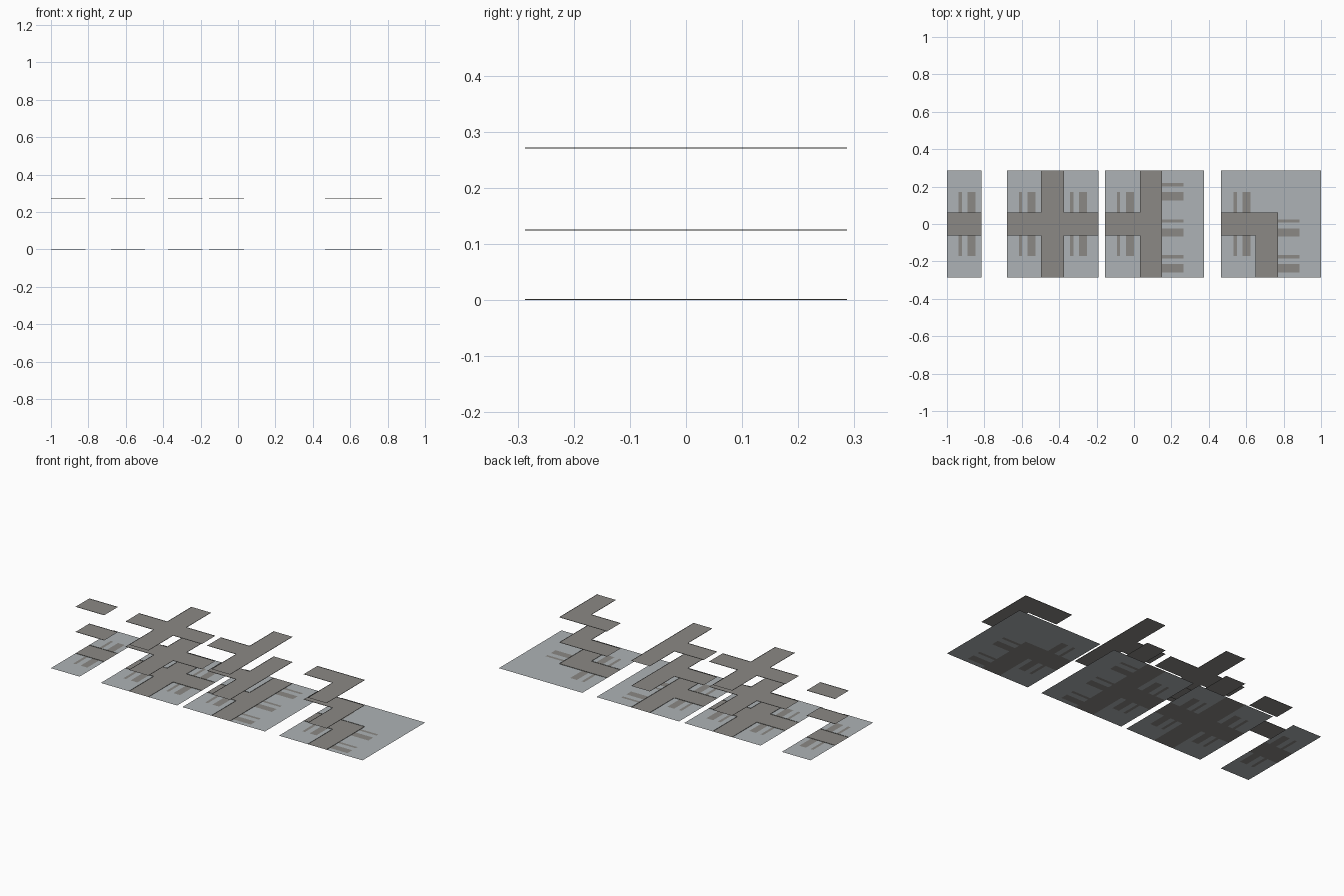
import bpy, bmesh

if "Cube" in bpy.data.objects:
    bpy.data.objects.remove(bpy.data.objects["Cube"])

HALF = 0.287      # half depth of every tile
ROAD = 0.062      # half width of the road
KERB = 0.002      # tiny kerb lip along road sides
DECKS = {"middle": 0.124, "upper": 0.27}


def material(name, rgb):
    m = bpy.data.materials.new(name)
    m.diffuse_color = (*rgb, 1)
    m.use_nodes = True
    m.node_tree.nodes["Principled BSDF"].inputs["Base Color"].default_value = m.diffuse_color
    return m


PAVING = material("pale grey paving", (0.42, 0.45, 0.465))
ASPHALT = material("warm grey asphalt", (0.26, 0.25, 0.235))


def inside(rects, x, y):
    return any(a < x < b and c < y < d for a, b, c, d in rects)


def sheet(name, bounds, rects, z, keep_ground, extra=()):
    """Flat sheet cut along every rectangle; cells in a rectangle are asphalt."""
    x0, x1 = bounds
    marks = list(rects) + list(extra)
    xs = sorted({x0, x1, *[v for r in marks for v in r[:2]]})
    ys = sorted({-HALF, HALF, *[v for r in marks for v in r[2:]]})
    bm = bmesh.new()
    grid = {(x, y): bm.verts.new((x, y, z)) for x in xs for y in ys}
    for a, b in zip(xs, xs[1:]):
        for c, d in zip(ys, ys[1:]):
            dark = inside(marks, (a + b) / 2, (c + d) / 2)
            if dark or keep_ground:
                f = bm.faces.new([grid[a, c], grid[b, c], grid[b, d], grid[a, d]])
                f.material_index = 1 if dark else 0
    # kerb lips along the road sides, open where the road meets the tile border
    sides = []
    for e in bm.edges:
        p, q = (v.co for v in e.verts)
        m = (p + q) / 2
        s = 1e-4
        dx, dy = (s, 0) if abs(p.x - q.x) < 1e-6 else (0, s)
        one, two = inside_cell(rects, xs, ys, m, dx, dy)
        border = min(abs(m.x - x0), abs(m.x - x1), HALF - abs(m.y)) < 1e-5
        if one != two and not border:
            sides.append((p.copy(), q.copy()))
    for p, q in sides:
        pts = [p, q, q.copy(), p.copy()]
        pts[2].z += KERB
        pts[3].z += KERB
        bm.faces.new([bm.verts.new(v) for v in pts]).material_index = 1
    loose = [v for v in bm.verts if not v.link_faces]
    bmesh.ops.delete(bm, geom=loose, context='VERTS')
    me = bpy.data.meshes.new(name)
    bm.to_mesh(me)
    bm.free()
    me.materials.append(PAVING)
    me.materials.append(ASPHALT)
    bpy.context.collection.objects.link(bpy.data.objects.new(name, me))


def inside_cell(rects, xs, ys, m, dx, dy):
    return inside(rects, m.x + dx, m.y + dy), inside(rects, m.x - dx, m.y - dy)


def cross_bars(x):
    """Thin and thick stripe running across a left-right road."""
    return [(x, x + 0.017, -0.172, 0.172), (x + 0.047, x + 0.09, -0.172, 0.172)]


def side_bars(x, rows):
    """Thin and thick stripe pairs branching right from an up-down road."""
    out = []
    for y in rows:
        out += [(x, x + 0.114, y - 0.017, y), (x, x + 0.114, y - 0.092, y - 0.048)]
    return out


# name: (x bounds, road rectangles, stripe rectangles)
TILES = {
    "straight": ((-1.0, -0.816),
                 [(-1.0, -0.816, -ROAD, ROAD)],
                 cross_bars(-0.937)),
    "crossroads": ((-0.68, -0.19),
                   [(-0.68, -0.19, -ROAD, ROAD), (-0.498, -0.373, -HALF, HALF)],
                   cross_bars(-0.616) + cross_bars(-0.341)),
    "junction": ((-0.156, 0.374),
                 [(-0.156, 0.15, -ROAD, ROAD), (0.031, 0.15, -HALF, HALF)],
                 cross_bars(-0.091) + side_bars(0.15, (0.218, 0.025, -0.167))),
    "corner": ((0.464, 1.0),
               [(0.464, 0.77, -ROAD, ROAD), (0.65, 0.77, -HALF, ROAD)],
               cross_bars(0.533) + side_bars(0.77, (0.025, -0.167))),
}

for name, (bounds, roads, bars) in TILES.items():
    # ground tile with road and stripes set flush
    sheet(name + "_ground", bounds, roads, 0.0, True, bars)
    # raised road decks
    for level, z in DECKS.items():
        sheet(f"{name}_{level}_road", bounds, roads, z, False)
